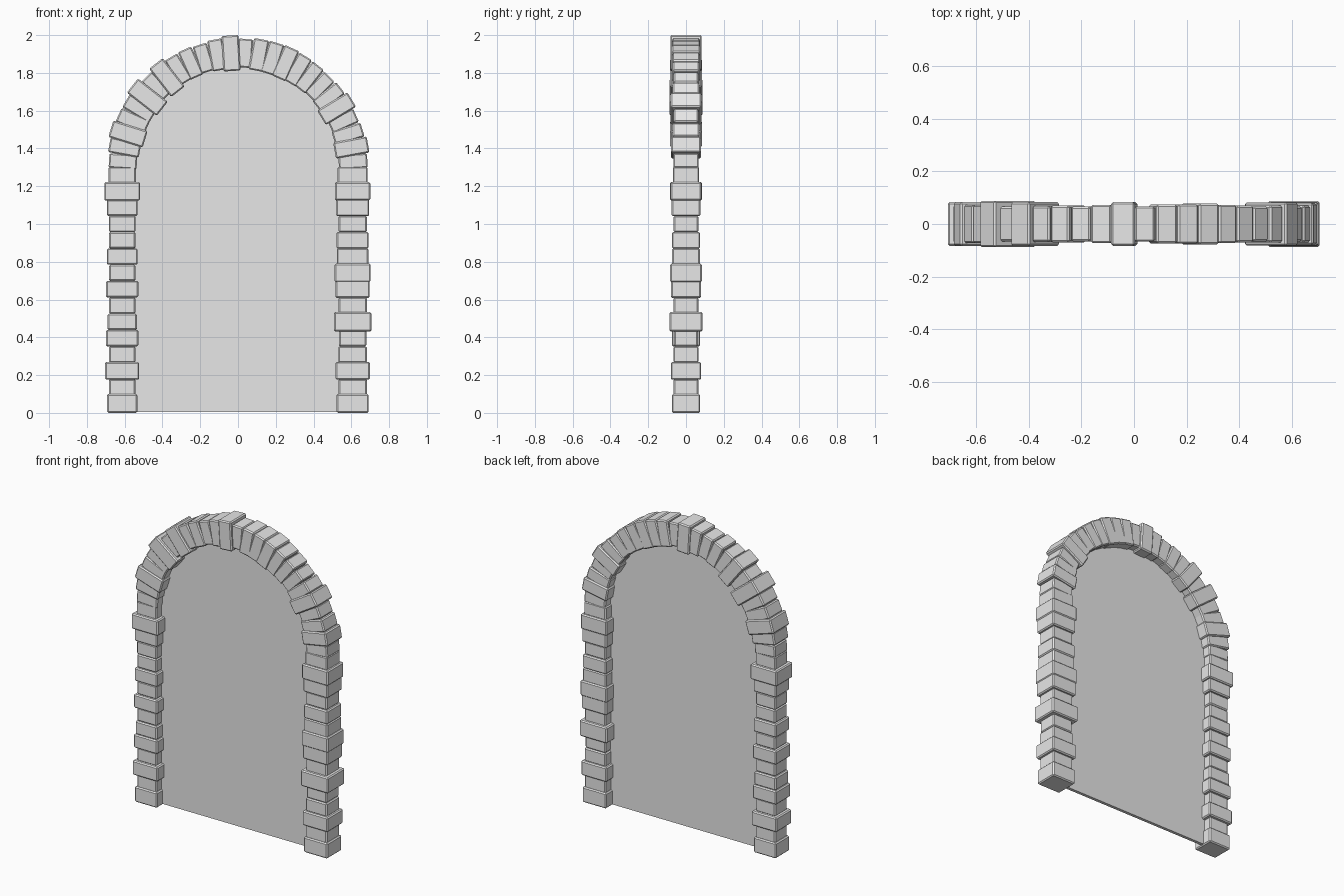
import bpy, bmesh
from math import pi, sin, cos
from mathutils import Matrix, Vector

cube = bpy.data.objects.get("Cube")
if cube:
    bpy.data.objects.remove(cube, do_unlink=True)

RADIUS = 0.61      # centreline of the arch
SPRING = 1.295     # height where the arch starts
PITCH = 0.0864     # height of one pillar course

stone_mat = bpy.data.materials.new("light_grey_stone")
stone_mat.use_nodes = True
grey = (0.8, 0.8, 0.8, 1)
stone_mat.diffuse_color = grey
stone_mat.node_tree.nodes["Principled BSDF"].inputs["Base Color"].default_value = grey


def make_object(name, bm):
    bmesh.ops.recalc_face_normals(bm, faces=bm.faces)
    mesh = bpy.data.meshes.new(name)
    bm.to_mesh(mesh)
    bm.free()
    mesh.materials.append(stone_mat)
    obj = bpy.data.objects.new(name, mesh)
    bpy.context.collection.objects.link(obj)
    return obj


def stone(name, x, z, width, length, tilt=0.0):
    """Chamfered block; width lies across the arch, length along it."""
    bm = bmesh.new()
    bmesh.ops.create_cube(bm, size=1)
    bmesh.ops.scale(bm, verts=bm.verts, vec=Vector((width, width * 0.88, length)))
    bmesh.ops.bevel(bm, geom=bm.edges[:], offset=0.007, segments=1, affect='EDGES')
    obj = make_object(name, bm)
    obj.matrix_world = Matrix.Translation((x, 0, z)) @ Matrix.Rotation(tilt, 4, 'Y')


# Pillars: stone widths in hundredths, from the ground up
right_widths = [16, 14, 18, 14, 17, 15.5, 14, 17, 14, 16.3, 14, 14.2, 16.3, 19, 14.5]
left_widths = [17, 15, 18.2, 15.2, 14.5, 19.8, 15, 18, 19, 16.8, 17, 15, 17.5, 18.7, 15.8]
for side, widths, x in (("right", right_widths, -0.613), ("left", left_widths, 0.607)):
    for i, w in enumerate(widths):
        w /= 100
        length = max(w * 0.52, PITCH)
        z = max(0.05 + PITCH * i, length / 2)
        if i == 0:
            length, z = 0.1, 0.05
        stone(f"{side}_pillar_stone_{i + 1}", x, z, w, length)

# Arch: stones turned along a half circle, from the model's right to its left
arch_widths = [14.8, 16.5, 19, 16.5, 16.5, 20, 15, 19, 15.5, 16, 15, 16.5, 18.8,
               15.2, 16.8, 17, 17.5, 16.5, 16, 15, 16, 18.7, 15, 16, 18, 15.2]
step = pi / len(arch_widths)
for i, w in enumerate(arch_widths):
    w /= 100
    a = pi - step * (i + 0.5)
    stone(f"arch_stone_{i + 1}", RADIUS * cos(a), SPRING + RADIUS * sin(a),
          w, max(w * 0.48, 0.077), -a)

# Thin panel filling the opening
bm = bmesh.new()
r = RADIUS - 0.02
outline = [(-r, 0.006), (r, 0.006)]
outline += [(r * cos(pi * k / 32), SPRING + r * sin(pi * k / 32)) for k in range(33)]
face = bm.faces.new([bm.verts.new((x, -0.01, z)) for x, z in outline])
ext = bmesh.ops.extrude_face_region(bm, geom=[face])
moved = [v for v in ext["geom"] if isinstance(v, bmesh.types.BMVert)]
bmesh.ops.translate(bm, verts=moved, vec=Vector((0, 0.02, 0)))
make_object("door_panel", bm)
